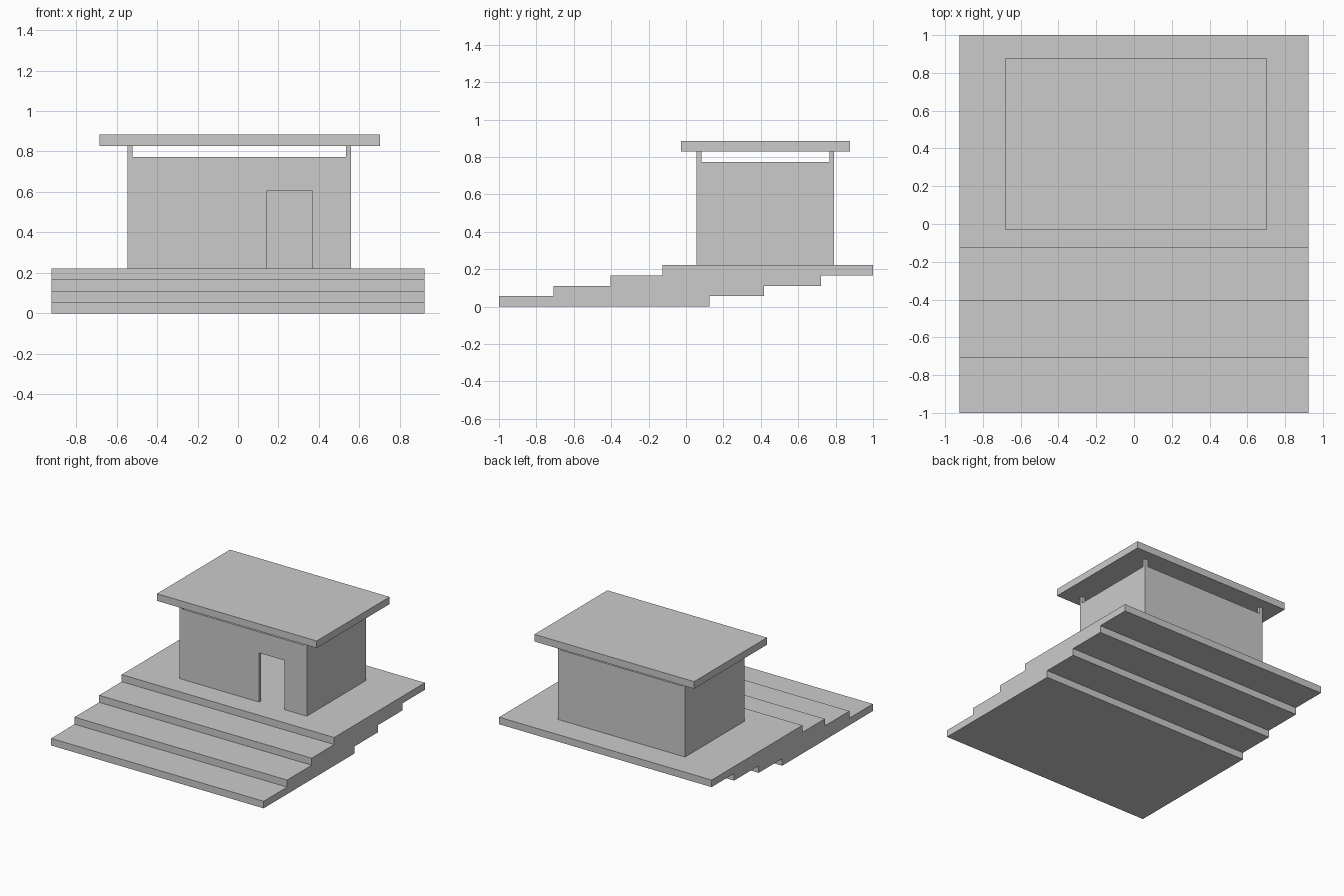
import bpy, bmesh

if "Cube" in bpy.data.objects:
    bpy.data.objects.remove(bpy.data.objects["Cube"])


def box(name, x, y, z):
    """Axis-aligned box from (min, max) ranges."""
    bm = bmesh.new()
    bmesh.ops.create_cube(bm, size=1)
    for v in bm.verts:
        v.co = [r[0] if c < 0 else r[1] for r, c in zip((x, y, z), v.co)]
    return finish(name, bm)


def panel(name, outline, y0, y1):
    """Extrude an x-z outline along y."""
    bm = bmesh.new()
    face = bm.faces.new([bm.verts.new((x, y0, z)) for x, z in outline])
    ext = bmesh.ops.extrude_face_region(bm, geom=[face])
    for v in ext["geom"]:
        if isinstance(v, bmesh.types.BMVert):
            v.co.y = y1
    return finish(name, bm)


def finish(name, bm):
    bmesh.ops.recalc_face_normals(bm, faces=bm.faces)
    mesh = bpy.data.meshes.new(name)
    bm.to_mesh(mesh)
    bm.free()
    obj = bpy.data.objects.new(name, mesh)
    bpy.context.collection.objects.link(obj)
    return obj


# Four overlapping slabs stepping up towards the back
STEP, DEPTH = 0.0555, 1.125
for i, y in enumerate((-1.0, -0.709, -0.404, -0.125)):
    box(f"step_slab_{i + 1}", (-0.923, 0.923), (y, y + DEPTH), (i * STEP, (i + 1) * STEP))

FLOOR, WALL_TOP, POST_TOP, ROOF_TOP = 4 * STEP, 0.773, 0.828, 0.884
X0, X1, Y0, Y1, T = -0.546, 0.558, 0.057, 0.791, 0.025

# Corner posts carrying the roof
for side, x in (("left", X0), ("right", X1 - T)):
    for end, y in (("front", Y0), ("back", Y1 - T)):
        box(f"{end}_{side}_post", (x, x + T), (y, y + T), (FLOOR, POST_TOP))

# Thin walls between the posts, leaving an open slot under the roof
box("back_wall", (X0 + T, X1 - T), (Y1 - T, Y1), (FLOOR, WALL_TOP))
box("left_wall", (X0, X0 + T), (Y0 + T, Y1 - T), (FLOOR, WALL_TOP))
box("right_wall", (X1 - T, X1), (Y0 + T, Y1 - T), (FLOOR, WALL_TOP))

# Front wall with doorway
D0, D1, DOOR_TOP = 0.143, 0.365, 0.608
panel("front_wall", [(X0 + T, FLOOR), (D0, FLOOR), (D0, DOOR_TOP), (D1, DOOR_TOP),
                     (D1, FLOOR), (X1 - T, FLOOR), (X1 - T, WALL_TOP), (X0 + T, WALL_TOP)],
      Y0, Y0 + T)

# Flat roof
box("roof", (-0.684, 0.703), (-0.028, 0.877), (POST_TOP, ROOF_TOP))
